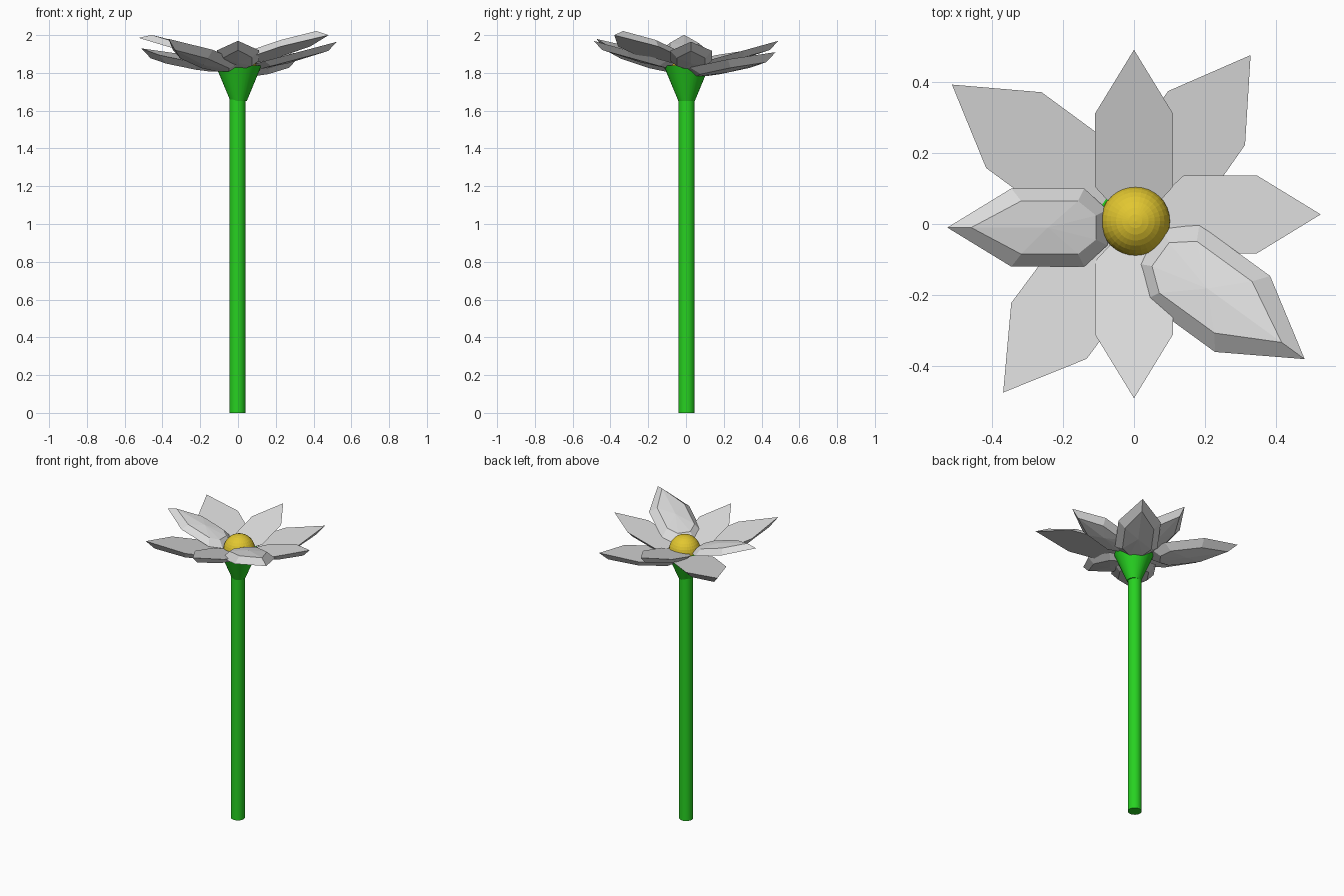
import bpy, bmesh, math
from mathutils import Vector

if "Cube" in bpy.data.objects:
    bpy.data.objects.remove(bpy.data.objects["Cube"])


def material(name, rgb):
    m = bpy.data.materials.new(name)
    m.diffuse_color = (*rgb, 1)
    m.use_nodes = True
    m.node_tree.nodes["Principled BSDF"].inputs["Base Color"].default_value = m.diffuse_color
    return m


WHITE = material("petal white", (0.72, 0.72, 0.72))
GREEN = material("stem green", (0.02, 0.64, 0.015))
YELLOW = material("pollen yellow", (0.76, 0.57, 0.03))


def finish(obj, name, mat):
    obj.name = name
    obj.data.materials.append(mat)


# Petal outline: distance back from the tip, half width
PROFILE = [(0, 0), (0.18, 0.11), (0.385, 0.11), (0.45, 0.05)]
OUTLINE = PROFILE + [(d, -w) for d, w in reversed(PROFILE[1:])]


def petal(name, tip, angle, base_z, size, bulge):
    """Flat pointed blade with a bevelled swelling on one side (bulge sign)."""
    a = math.radians(angle)
    slope = (tip[2] - base_z) / (0.45 * size)
    along = Vector((math.cos(a), math.sin(a), slope))
    side = Vector((-math.sin(a), math.cos(a), 0))
    normal = along.cross(side).normalized() * bulge
    tip = Vector(tip)

    bm = bmesh.new()
    flat, swell = [], []
    for d, w in OUTLINE:
        flat.append(bm.verts.new(tip - along * d * size + side * w * size))
        d2, w2 = 0.26 + (d - 0.26) * 0.78, w * 0.68
        swell.append(bm.verts.new(tip - along * d2 * size + side * w2 * size + normal * size))
    ridge = bm.verts.new(tip - along * 0.27 * size + normal * size * 1.25)
    bm.faces.new(flat)
    n = len(flat)
    for i in range(n):
        j = (i + 1) % n
        bm.faces.new((flat[i], flat[j], swell[j], swell[i]))
        bm.faces.new((swell[i], swell[j], ridge))
    bmesh.ops.recalc_face_normals(bm, faces=bm.faces)
    mesh = bpy.data.meshes.new(name)
    bm.to_mesh(mesh)
    bm.free()
    obj = bpy.data.objects.new(name, mesh)
    bpy.context.collection.objects.link(obj)
    finish(obj, name, WHITE)


# Eight petals: two of them are turned over, swelling upward
D = 0.035
petal("petal_front", (0, -0.49, 1.97), -90, 1.845, 1, -D)
petal("petal_back", (0, 0.49, 1.97), 90, 1.845, 1, -D)
petal("petal_right", (0.525, 0.027, 1.965), 0, 1.845, 1, -D)
petal("petal_left", (-0.525, -0.01, 1.985), 180, 1.85, 1, D)
petal("petal_front_left", (-0.368, -0.474, 1.98), 233.4, 1.835, 1.2, -D)
petal("petal_back_left", (-0.512, 0.392, 1.93), 143.7, 1.84, 1.2, -D)
petal("petal_back_right", (0.328, 0.475, 1.91), 55, 1.815, 1.2, -D)
petal("petal_front_right", (0.48, -0.38, 2.0), -36, 1.85, 1.2, D)

# Stem
bpy.ops.mesh.primitive_cylinder_add(vertices=32, radius=0.043, depth=1.66, location=(-0.003, 0.003, 0.83))
bpy.ops.object.shade_smooth_by_angle(angle=math.radians(30))
finish(bpy.context.object, "stem", GREEN)

# Flared cup under the petals
bpy.ops.mesh.primitive_cone_add(vertices=32, radius1=0.043, radius2=0.122, depth=0.19,
                                location=(0.003, 0.003, 1.745))
bpy.ops.object.shade_smooth_by_angle(angle=math.radians(30))
finish(bpy.context.object, "flower_cup", GREEN)

# Yellow centre
bpy.ops.mesh.primitive_uv_sphere_add(segments=32, ring_count=16, radius=0.098, location=(0.004, 0.008, 1.842))
finish(bpy.context.object, "flower_centre", YELLOW)
